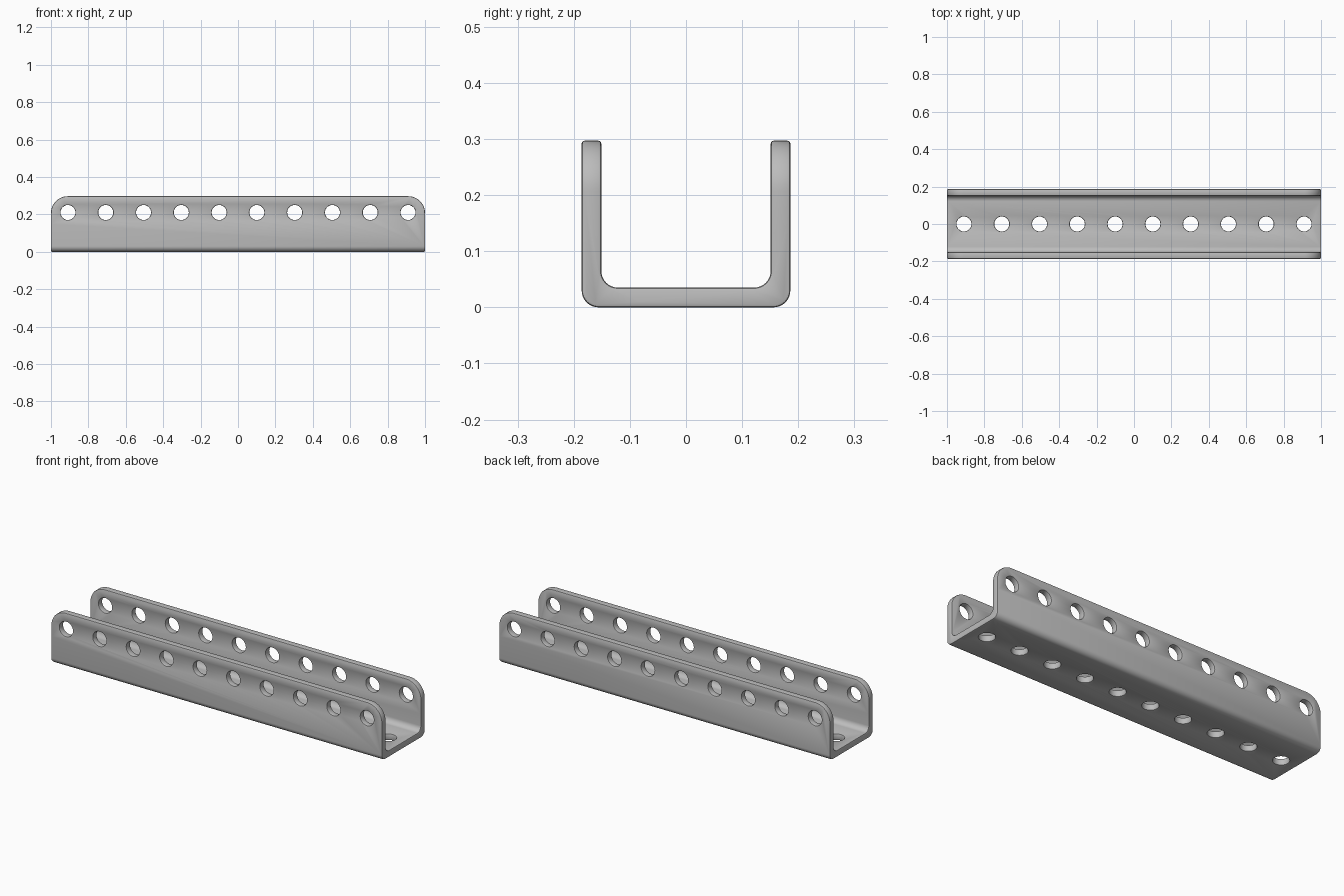
import bpy, bmesh
from math import cos, sin, pi, radians
from mathutils import Matrix, Vector

cube = bpy.data.objects.get("Cube")
if cube:
    bpy.data.objects.remove(cube, do_unlink=True)

LENGTH, WIDTH, HEIGHT, WALL = 2.0, 0.372, 0.297, 0.035
HOLE_R, HOLE_Z, PITCH, COUNT = 0.04, 0.21, 0.202, 10

steel = bpy.data.materials.new("grey steel")
steel.use_nodes = True
colour = (0.5, 0.5, 0.5, 1)
steel.diffuse_color = colour
steel.node_tree.nodes["Principled BSDF"].inputs["Base Color"].default_value = colour


def arc(cx, cy, r, start, end, steps=8):
    return [(cx + r * cos(radians(start + (end - start) * i / steps)),
             cy + r * sin(radians(start + (end - start) * i / steps)))
            for i in range(steps + 1)]


def prism(name, points, place, direction):
    """Extrude a closed 2D outline along a direction."""
    bm = bmesh.new()
    face = bm.faces.new([bm.verts.new(place(a, b)) for a, b in points])
    ext = bmesh.ops.extrude_face_region(bm, geom=[face])["geom"]
    bmesh.ops.translate(bm, vec=Vector(direction),
                        verts=[v for v in ext if isinstance(v, bmesh.types.BMVert)])
    bmesh.ops.recalc_face_normals(bm, faces=bm.faces)
    mesh = bpy.data.meshes.new(name)
    bm.to_mesh(mesh)
    bm.free()
    mesh.materials.append(steel)
    obj = bpy.data.objects.new(name, mesh)
    bpy.context.collection.objects.link(obj)
    return obj


def cut(target, cutter, operation):
    cutter.hide_render = True
    cutter.hide_set(True)
    mod = target.modifiers.new(cutter.name, "BOOLEAN")
    mod.operation, mod.object, mod.solver = operation, cutter, "EXACT"


# U-shaped channel with rounded bends
w, r_out, r_in = WIDTH / 2, 0.03, 0.03
inner = w - WALL
half = ([(w, HEIGHT), (inner, HEIGHT)]
        + arc(inner - r_in, WALL + r_in, r_in, 0, -90))
outer = arc(w - r_out, r_out, r_out, -90, 0)
profile = (half + [(-a, b) for a, b in reversed(half)]
           + [(-a, b) for a, b in reversed(outer)] + outer)
channel = prism("channel", profile, lambda a, b: (-LENGTH / 2, a, b), (LENGTH, 0, 0))

# Rounded upper corners of the side walls
r = 0.09
end = LENGTH / 2
outline = ([(-end, -0.1), (end, -0.1)] + arc(end - r, HEIGHT - r, r, 0, 90, 12)
           + arc(r - end, HEIGHT - r, r, 90, 180, 12))
corner_cutter = prism("corner_cutter", outline, lambda a, b: (a, -0.3, b), (0, 0.6, 0))
cut(channel, corner_cutter, "INTERSECT")


# Rows of holes through the walls and the base
def hole_cutter(name, rotation, z, depth):
    bm = bmesh.new()
    for i in range(COUNT):
        x = (i - (COUNT - 1) / 2) * PITCH
        bmesh.ops.create_cone(bm, cap_ends=True, segments=32, radius1=HOLE_R,
                              radius2=HOLE_R, depth=depth,
                              matrix=Matrix.Translation((x, 0, z)) @ rotation)
    mesh = bpy.data.meshes.new(name)
    bm.to_mesh(mesh)
    bm.free()
    mesh.materials.append(steel)
    obj = bpy.data.objects.new(name, mesh)
    bpy.context.collection.objects.link(obj)
    return obj


cut(channel, hole_cutter("wall_hole_cutter", Matrix.Rotation(pi / 2, 4, "X"), HOLE_Z, 0.6),
    "DIFFERENCE")
cut(channel, hole_cutter("base_hole_cutter", Matrix.Identity(4), 0, 0.2), "DIFFERENCE")

# Softened edges
bevel = channel.modifiers.new("edge_softening", "BEVEL")
bevel.width, bevel.segments = 0.005, 2
bevel.limit_method, bevel.angle_limit = "ANGLE", radians(40)
bevel.use_clamp_overlap = False

bpy.context.view_layer.objects.active = channel
channel.select_set(True)
for mod in list(channel.modifiers):
    bpy.ops.object.modifier_apply(modifier=mod.name)
bpy.ops.object.shade_smooth_by_angle(angle=radians(35))
for obj in list(bpy.data.objects):
    if obj.name.endswith("_cutter"):
        bpy.data.objects.remove(obj, do_unlink=True)
